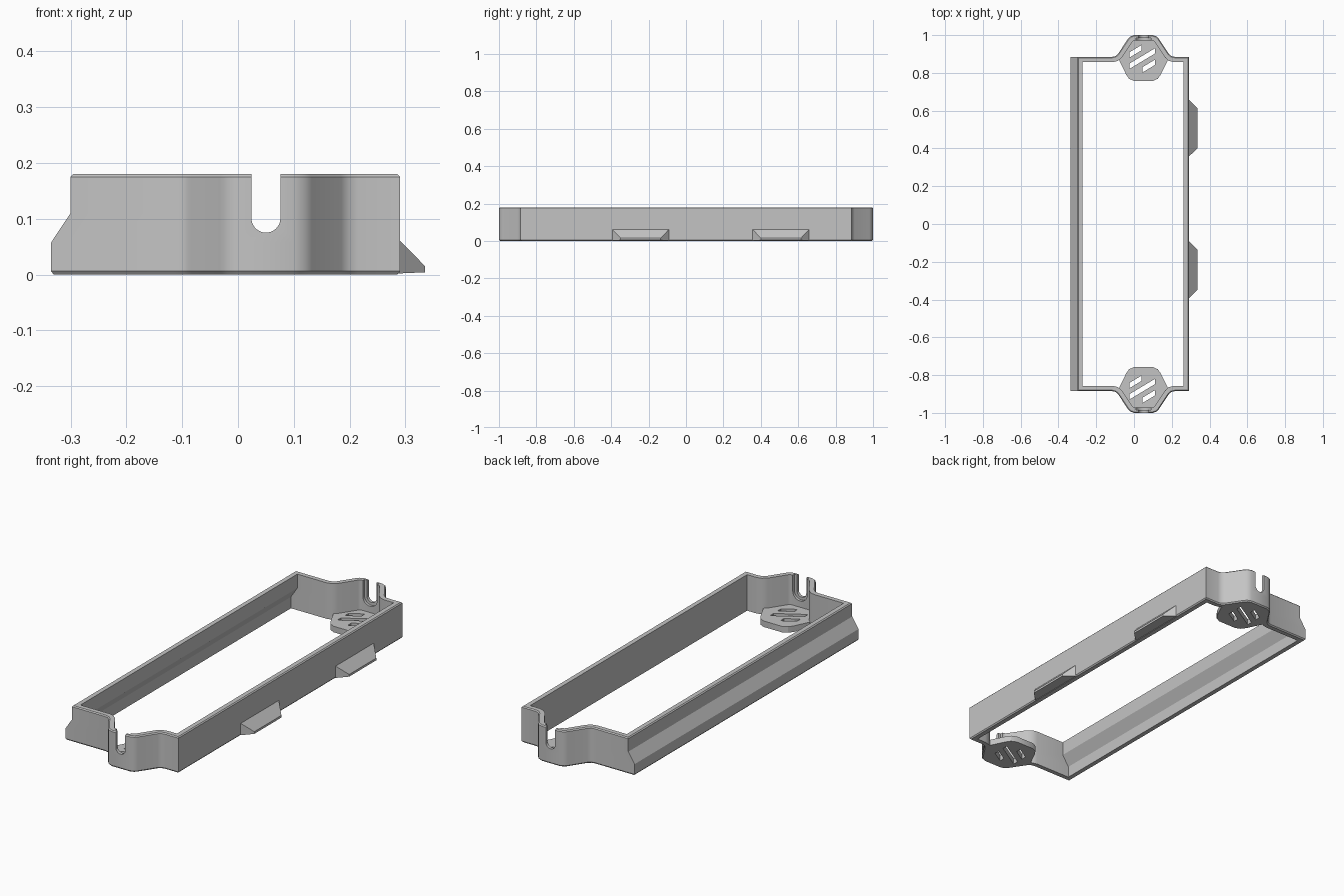
import bpy, bmesh, math
from mathutils import Vector

if "Cube" in bpy.data.objects:
    bpy.data.objects.remove(bpy.data.objects["Cube"])

grey = bpy.data.materials.new("light_grey")
grey.use_nodes = True
grey.diffuse_color = (0.55, 0.55, 0.55, 1)
grey.node_tree.nodes["Principled BSDF"].inputs["Base Color"].default_value = (0.55, 0.55, 0.55, 1)

CX = 0.05       # centre line of the end bumps
HEIGHT = 0.18
WALL = 0.028


def finish(name, bm):
    bmesh.ops.recalc_face_normals(bm, faces=bm.faces)
    mesh = bpy.data.meshes.new(name)
    bm.to_mesh(mesh)
    bm.free()
    mesh.materials.append(grey)
    obj = bpy.data.objects.new(name, mesh)
    bpy.context.collection.objects.link(obj)
    return obj


def loft(name, rings, closed=False):
    """Skin equal-length rings; cap the ends, or close the loop of rings."""
    bm = bmesh.new()
    loops = [[bm.verts.new(p) for p in ring] for ring in rings]
    n = len(loops[0])
    pairs = list(zip(loops, loops[1:]))
    if closed:
        pairs.append((loops[-1], loops[0]))
    else:
        bm.faces.new(loops[0])
        bm.faces.new(loops[-1])
    for a, b in pairs:
        for i in range(n):
            j = (i + 1) % n
            bm.faces.new((a[i], a[j], b[j], b[i]))
    return finish(name, bm)


def boolean(target, tool, operation):
    mod = target.modifiers.new(operation, "BOOLEAN")
    mod.operation = operation
    mod.solver = "EXACT"
    mod.object = tool
    bpy.context.view_layer.objects.active = target
    bpy.ops.object.modifier_apply(modifier=mod.name)
    bpy.data.objects.remove(tool)


def inset(points, d):
    """Mitred inward offset of a counter-clockwise outline."""
    out = []
    for i, p in enumerate(points):
        e1 = (p - points[i - 1]).normalized()
        e2 = (points[(i + 1) % len(points)] - p).normalized()
        n1, n2 = Vector((-e1.y, e1.x)), Vector((-e2.y, e2.x))
        out.append(p + (n1 + n2) * d / (1 + n1.dot(n2)))
    return out


# Frame outline with a rounded bump at both ends
bump = [(0.165, 0.885), (0.148, 0.889), (0.135, 0.9), (0.082, 0.98), (0.071, 0.992), (0.05, 1.0)]
outline = [(0.29, -0.885), (0.29, 0.885)]
outline += [(CX + x, y) for x, y in bump] + [(CX - x, y) for x, y in reversed(bump)]
outline += [(-0.3, 0.885), (-0.3, -0.885)]
outline += [(CX - x, -y) for x, y in bump] + [(CX + x, -y) for x, y in reversed(bump)]
outline = [Vector(p) for p in outline]


def level(d, z, flare):
    """Outline ring at a height, with the -x wall pushed outward."""
    return [(p.x - (flare if p.x < -0.2 else 0), p.y, z) for p in inset(outline, d)]


# Walls: chamfered outer skin going up, inner skin coming back down
FLARE = 0.035
rings = [level(0.005, 0, FLARE), level(0, 0.006, FLARE), level(0, 0.057, FLARE), level(0, 0.11, 0),
         level(0, HEIGHT - 0.005, 0), level(0.005, HEIGHT, 0), level(WALL, HEIGHT, 0),
         level(WALL, 0.11, 0), level(WALL, 0.057, FLARE), level(WALL, 0, FLARE)]
frame = loft("frame", rings, closed=True)


def prism_z(name, pts, z0, z1):
    return loft(name, [[(x, y, z) for x, y in pts] for z in (z0, z1)])


def notch(radius, y0, y1):
    """U-shaped cutter, open at the top, running along y."""
    steps = 16
    pts = [(CX + radius * math.cos(a), 0.101 + radius * math.sin(a))
           for a in (math.pi + math.pi * i / steps for i in range(steps + 1))]
    pts += [(CX + radius, 0.3), (CX - radius, 0.3)]
    return loft("notch_cutter", [[(x, y, z) for x, z in pts] for y in (y0, y1)])


# Vented floor tabs and cable notches at both ends
half_tab = [(0.05, 0.757), (0.076, 0.769), (0.091, 0.79), (0.128, 0.865), (0.116, 0.9), (0.06, 0.982)]
for s in (1, -1):
    pts = [(CX + x, s * y) for x, y in half_tab] + [(CX - x, s * y) for x, y in reversed(half_tab)]
    tab = prism_z("floor_tab", pts, 0, 0.03)
    boolean(frame, tab, "UNION")
    for x0, x1, lift in ((-0.025, 0.04, 0.06), (-0.025, 0.11, 0), (0.045, 0.11, -0.06)):
        corners = [(x, s * 0.875 + lift + (x - 0.0425) * 0.6 + h)
                   for x, h in ((x0, -0.014), (x1, -0.014), (x1, 0.014), (x0, 0.014))]
        boolean(frame, prism_z("slot_cutter", corners, -0.1, 0.1), "DIFFERENCE")
    boolean(frame, notch(0.026, s * 0.93, s * 1.1), "DIFFERENCE")
    boolean(frame, notch(0.04, s * 0.93, s * 0.985), "DIFFERENCE")

# Wedge clips on the +x wall
clips = []
for i, y in enumerate((-0.2425, 0.5075)):
    base = [(0.28, y - 0.152, 0.002), (0.28, y + 0.152, 0.002), (0.28, y + 0.152, 0.062), (0.28, y - 0.152, 0.062)]
    root = [(0.289, p[1], p[2]) for p in base]
    tip = [(0.335, y + t, z) for t, z in ((-0.107, 0.004), (0.107, 0.004), (0.107, 0.015), (-0.107, 0.015))]
    clips.append(loft(f"side_clip_{i + 1}", [base, root, tip]))

# Smooth the rounded bumps, keep the edges crisp
bpy.ops.object.select_all(action="DESELECT")
frame.select_set(True)
bpy.context.view_layer.objects.active = frame
bpy.ops.object.shade_smooth_by_angle(angle=math.radians(28))
